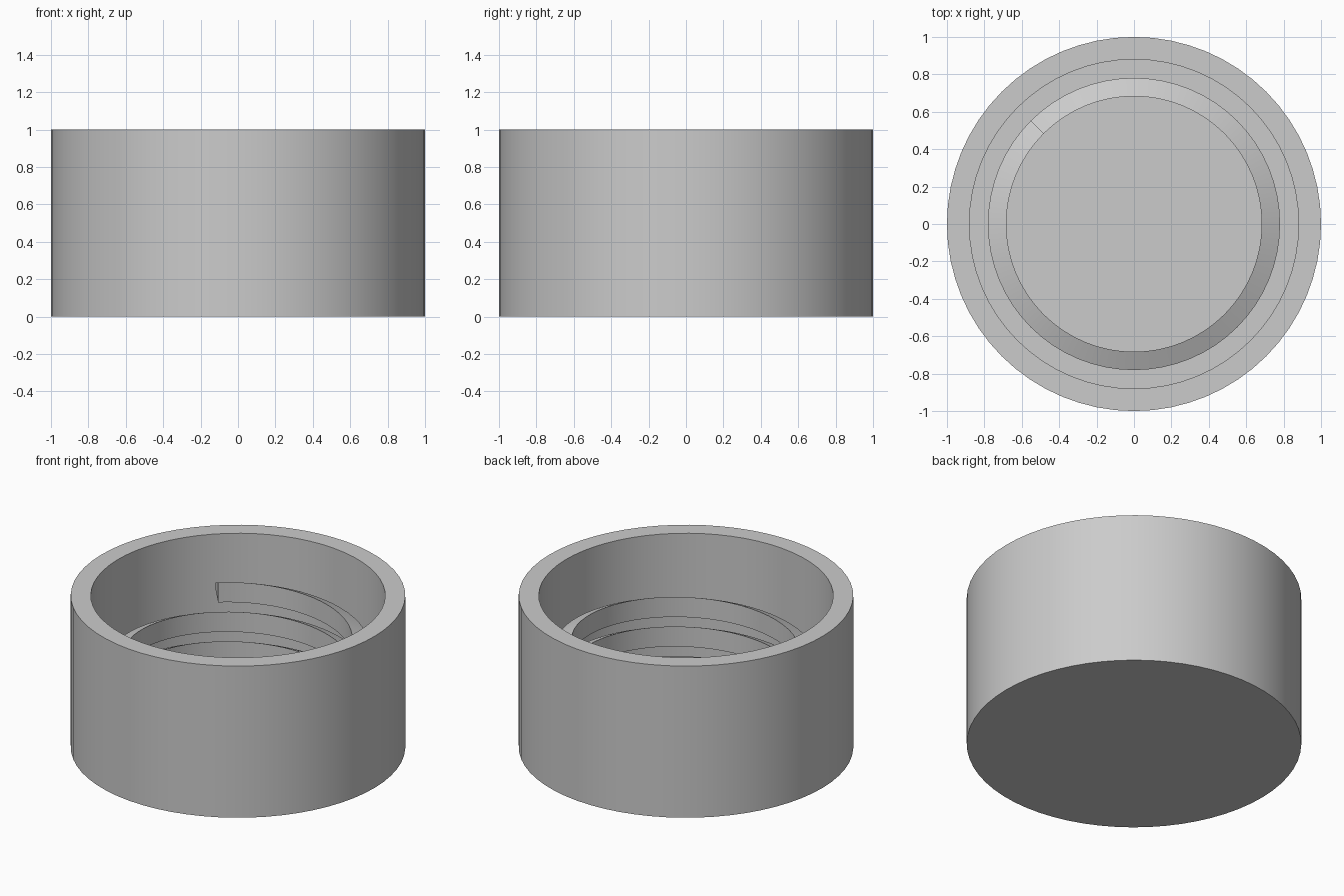
import bpy, bmesh, math

cube = bpy.data.objects.get("Cube")
if cube:
    bpy.data.objects.remove(cube, do_unlink=True)

SEG = 64
R_OUT, R_IN, HEIGHT, FLOOR = 1.0, 0.88, 1.0, 0.122
THREAD_IN, THREAD_OUT = 0.683, 0.781
PITCH, TURNS, START = 0.195, 3, math.radians(135)

grey = bpy.data.materials.new("grey_plastic")
grey.use_nodes = True
COLOUR = (0.6, 0.6, 0.6, 1)
grey.diffuse_color = COLOUR
grey.node_tree.nodes["Principled BSDF"].inputs["Base Color"].default_value = COLOUR


def finish(name, bm):
    """Turn a bmesh into a smooth-shaded object with sharp edges kept."""
    bmesh.ops.recalc_face_normals(bm, faces=bm.faces)
    mesh = bpy.data.meshes.new(name)
    bm.to_mesh(mesh)
    bm.free()
    mesh.materials.append(grey)
    obj = bpy.data.objects.new(name, mesh)
    bpy.context.collection.objects.link(obj)
    bpy.ops.object.select_all(action="DESELECT")
    obj.select_set(True)
    bpy.context.view_layer.objects.active = obj
    bpy.ops.object.shade_smooth_by_angle(angle=math.radians(25))


def point(r, angle, z):
    return (r * math.cos(angle), r * math.sin(angle), z)


# Cup: open rings from the underside, up the outside and down the inside
bm = bmesh.new()
rings = []
for r, z in ((R_OUT, 0), (R_OUT, HEIGHT), (R_IN, HEIGHT), (R_IN, FLOOR)):
    rings.append([bm.verts.new(point(r, math.tau * i / SEG, z)) for i in range(SEG)])
for a, b in zip(rings, rings[1:]):
    for i in range(SEG):
        j = (i + 1) % SEG
        bm.faces.new((a[i], a[j], b[j], b[i]))
bm.faces.new(rings[0])
bm.faces.new(rings[-1])
finish("cap_body", bm)

# Thread: a trapezoid swept up a helix, standing clear of the wall
profile = ((THREAD_IN, -0.066), (THREAD_OUT, -0.02), (THREAD_OUT, 0.02), (THREAD_IN, 0.066))
bm = bmesh.new()
sections = []
for step in range(SEG * TURNS + 1):
    turn = step / SEG
    angle = START + math.tau * turn
    sections.append([bm.verts.new(point(r, angle, FLOOR + PITCH * turn + dz)) for r, dz in profile])
for a, b in zip(sections, sections[1:]):
    for i in range(len(profile)):
        j = (i + 1) % len(profile)
        bm.faces.new((a[i], a[j], b[j], b[i]))
bm.faces.new(sections[0])
bm.faces.new(sections[-1])
finish("inner_thread", bm)
